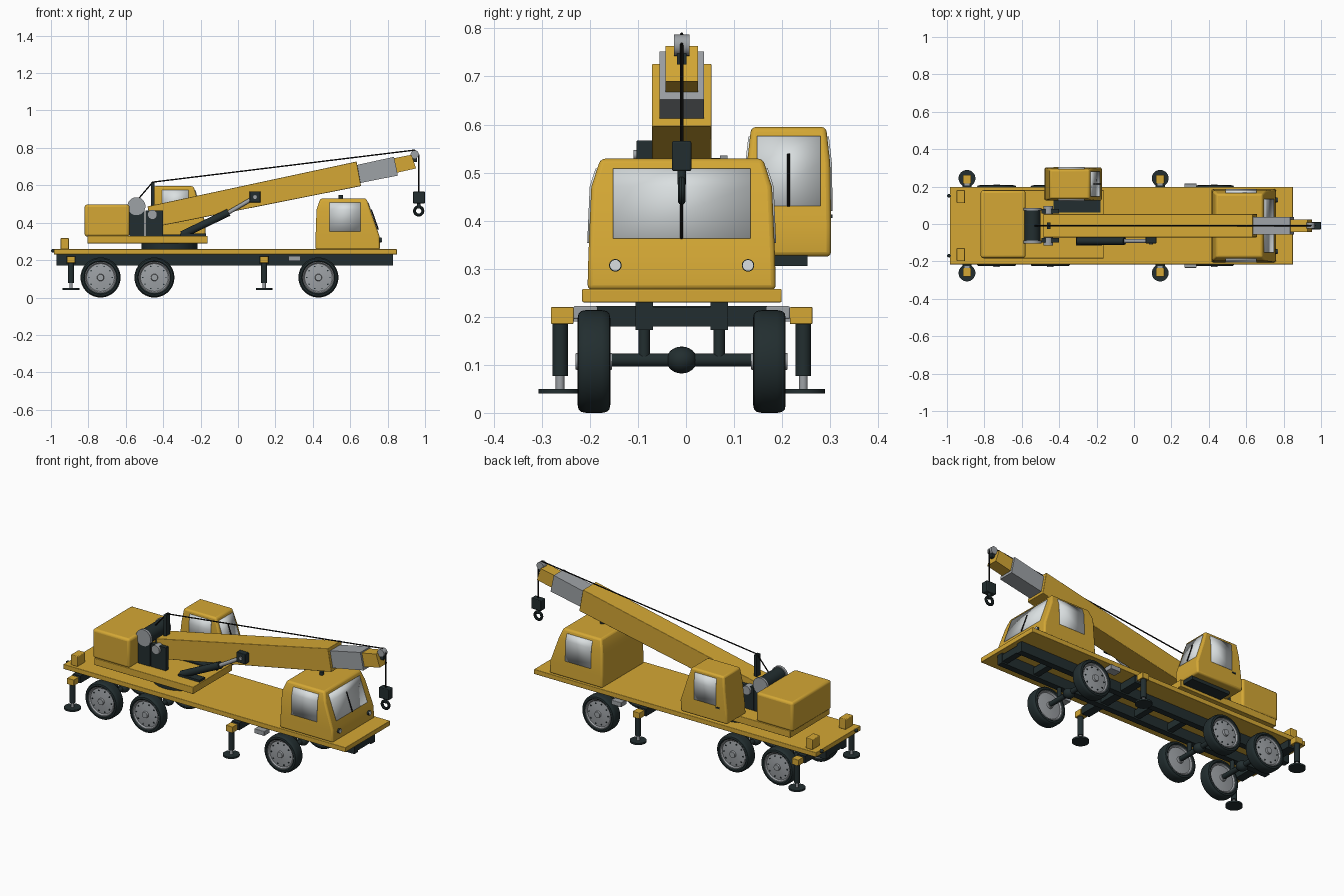
import bpy, bmesh, math
from mathutils import Vector, Matrix

if "Cube" in bpy.data.objects:
    bpy.data.objects.remove(bpy.data.objects["Cube"])

C = -0.009  # centre line of the vehicle in y


def material(name, r, g, b):
    m = bpy.data.materials.new(name)
    m.diffuse_color = (r, g, b, 1)
    m.use_nodes = True
    m.node_tree.nodes["Principled BSDF"].inputs["Base Color"].default_value = m.diffuse_color
    return m


YELLOW = material("crane yellow", 0.66, 0.39, 0.035)
DARK = material("dark grey", 0.016, 0.027, 0.029)
SILVER = material("silver grey", 0.34, 0.36, 0.38)
GLASS = material("pale glass", 0.70, 0.74, 0.75)
BLACK = material("rope black", 0.006, 0.006, 0.006)


def finish(name, bm, mat, bevel=0.0):
    bmesh.ops.recalc_face_normals(bm, faces=bm.faces)
    me = bpy.data.meshes.new(name)
    bm.to_mesh(me)
    bm.free()
    me.materials.append(mat)
    ob = bpy.data.objects.new(name, me)
    bpy.context.collection.objects.link(ob)
    if bevel:
        mod = ob.modifiers.new("bevel", 'BEVEL')
        mod.width, mod.segments = bevel, 3
    return ob


def loft(name, rings, mat, bevel=0.0):
    """Closed solid through rings with equal point counts."""
    bm = bmesh.new()
    rs = [[bm.verts.new(p) for p in ring] for ring in rings]
    n = len(rs[0])
    for a, b in zip(rs, rs[1:]):
        for i in range(n):
            bm.faces.new((a[i], a[(i + 1) % n], b[(i + 1) % n], b[i]))
    bm.faces.new(rs[0][::-1])
    bm.faces.new(rs[-1])
    return finish(name, bm, mat, bevel)


def box(name, x, y, z, mat, bevel=0.0):
    """Box from ranges; y is relative to the centre line."""
    return loft(name, [[(x[0], C + y[0], h), (x[1], C + y[0], h),
                        (x[1], C + y[1], h), (x[0], C + y[1], h)] for h in z], mat, bevel)


def prism(name, xz, half, mat, y=0.0, bevel=0.0):
    """Side-view polygon extruded across y."""
    return loft(name, [[(px, C + y + s * half, pz) for px, pz in xz] for s in (-1, 1)], mat, bevel)


def tubes(name, parts, mat, seg=24):
    """Cylinders (start, end, radius) in one mesh; y relative to centre line."""
    bm = bmesh.new()
    for p, q, r in parts:
        p, q = Vector(p), Vector(q)
        d = q - p
        mid = (p + q) / 2 + Vector((0, C, 0))
        bmesh.ops.create_cone(bm, cap_ends=True, segments=seg, radius1=r, radius2=r, depth=d.length,
                              matrix=Matrix.Translation(mid) @ d.to_track_quat('Z', 'Y').to_matrix().to_4x4())
    return finish(name, bm, mat)


def ball(name, loc, scale, mat):
    bm = bmesh.new()
    bmesh.ops.create_uvsphere(bm, u_segments=20, v_segments=12, radius=1,
                              matrix=Matrix.Translation((loc[0], C + loc[1], loc[2])) @ Matrix.Diagonal((*scale, 1)))
    return finish(name, bm, mat)


def lathe(name, profile, loc, mat, seg=40):
    """Spin a (radius, y) profile around the y axis."""
    bm = bmesh.new()
    vs = [bm.verts.new((r, y, 0)) for r, y in profile]
    es = [bm.edges.new(p) for p in zip(vs, vs[1:])]
    bmesh.ops.spin(bm, geom=vs + es, cent=(0, 0, 0), axis=(0, 1, 0), angle=math.tau, steps=seg)
    bmesh.ops.remove_doubles(bm, verts=bm.verts, dist=1e-5)
    bmesh.ops.translate(bm, verts=bm.verts, vec=(loc[0], C + loc[1], loc[2]))
    return finish(name, bm, mat)


def strip(name, rows, mat):
    """Thin glass plate through rows of two points."""
    bm = bmesh.new()
    vs = [[bm.verts.new(p) for p in r] for r in rows]
    for a, b in zip(vs, vs[1:]):
        bm.faces.new((a[0], a[1], b[1], b[0]))
    ob = finish(name, bm, mat)
    mod = ob.modifiers.new("thickness", 'SOLIDIFY')
    mod.thickness, mod.offset = 0.007, 0
    return ob


def cabin(name, sections, cy, side, front, bevel):
    """Cab from (z, x back, x front, half width) sections, with side and front glass."""
    loft(name, [[(a, cy - h, z), (b, cy - h, z), (b, cy + h, z), (a, cy + h, z)]
                for z, a, b, h in sections], YELLOW, bevel)

    def at(z):
        for s, t in zip(sections, sections[1:]):
            if z <= t[0]:
                f = (z - s[0]) / (t[0] - s[0])
                return [u + (v - u) * f for u, v in zip(s, t)]

    def levels(z0, z1):
        return [z0] + [s[0] for s in sections if z0 < s[0] < z1] + [z1]

    x0, x1, z0, z1 = side
    for s, label in ((-1, "right"), (1, "left")):
        strip(f"{name}_{label}_window", [[(x, cy + s * at(z)[3], z) for x in (x0, x1)]
                                         for z in levels(z0, z1)], GLASS)
    w, z0, z1 = front
    strip(name + "_windscreen", [[(at(z)[2], cy + y, z) for y in (-w, w)] for z in levels(z0, z1)], GLASS)
    # wiper on the windscreen
    zm = z0 + (z1 - z0) * 0.75
    tubes(name + "_wiper", [((at(z0)[2] + .006, cy - C, z0), (at(zm)[2] + .006, cy - C, zm), .003)], BLACK, 8)


# Deck and ladder chassis
box("deck", (-.985, .85), (-.207, .208), (.23, .258), YELLOW, .003)
for s in (-1, 1):
    box("chassis_rail", (-.97, .83), (s * .078 - .018, s * .078 + .018), (.172, .231), DARK)
    box("rear_deck_box", (-.948, -.904), (s * .155 - .035, s * .155 + .035), (.257, .318), YELLOW, .004)
    ball("tail_light", (-.986, s * .16, .25), (.014, .01, .01), DARK)
    box("side_step", (.27, .335), (s * .2 - .025, s * .2 + .025), (.195, .222), SILVER, .003)
for x in (-.95, -.6, -.3, -.08, .28, .6, .81):
    box("chassis_crossmember", (x - .018, x + .018), (-.07, .07), (.18, .22), DARK)

# Axles and wheels
TYRE = [(.083, -.028), (.09, -.034), (.1, -.032), (.105, -.026), (.107, -.016), (.107, .016),
        (.105, .026), (.1, .032), (.09, .034), (.083, .028)]
HALF_RIM = [(0, .038), (.017, .038), (.019, .027), (.05, .025), (.074, .022), (.08, .029), (.086, .029)]
RIM = HALF_RIM + [(r, -y) for r, y in HALF_RIM[::-1]]
for x in (-.735, -.447, .43):
    tubes("axle", [((x, -.17, .11), (x, .17, .11), .014)], DARK)
    ball("differential", (x, 0, .11), (.032, .032, .028), DARK)
    tubes("suspension_strut", [((x, s * .078, .11), (x, s * .078, .18), .012) for s in (-1, 1)], DARK)
    for s in (-1, 1):
        y = s * .1825
        lathe("tyre", TYRE, (x, y, .107), DARK)
        lathe("rim", RIM, (x, y, .107), SILVER)
        tubes("wheel_bolts", [((x + .062 * math.cos(a), y + .018 * s, .107 + .062 * math.sin(a)),
                               (x + .062 * math.cos(a), y + .027 * s, .107 + .062 * math.sin(a)), .004)
                              for a in (i * math.tau / 10 for i in range(10))], DARK, 8)

# Outriggers
for x in (-.893, .14):
    box("outrigger_beam", (x - .025, x + .025), (-.215, .215), (.18, .222), DARK)
    for s in (-1, 1):
        y = s * .253
        box("outrigger_arm", (x - .016, x + .016), sorted((s * .2, s * .235)), (.19, .215), SILVER)
        box("outrigger_head", (x - .022, x + .022), sorted((s * .225, s * .272)), (.185, .22), YELLOW, .002)
        tubes("outrigger_leg", [((x, y, .077), (x, y, .19), .016)], DARK)
        tubes("outrigger_rod", [((x, y, .045), (x, y, .08), .009)], SILVER)
        tubes("outrigger_pad", [((x, y, .04), (x, y, .05), .045)], DARK, 32)

# Driver cab
cabin("driver_cab", [(.256, .414, .76, .196), (.33, .415, .756, .194), (.47, .42, .707, .188),
                     (.529, .44, .687, .169)], C, (.49, .655, .353, .508), (.143, .363, .507), .01)
for s in (-1, 1):
    tubes("headlight_rim", [((.75, s * .138, .307), (.768, s * .138, .307), .013)], DARK)
    tubes("headlight", [((.75, s * .138, .307), (.771, s * .138, .307), .011)], GLASS)
tubes("beacon", [((.55, 0, .525), (.55, 0, .548), .012)], DARK)

# Turntable, platform and counterweight
tubes("turntable", [((-.366, 0, .256), (-.366, 0, .291), .15)], DARK, 48)
box("platform", (-.805, -.163), (-.175, .19), (.289, .33), YELLOW, .003)
box("counterweight", (-.82, -.58), (-.173, .189), (.326, .497), YELLOW, .014)

# Operator cab on its bracket
box("operator_cab_bracket", (-.43, -.18), (.07, .262), (.306, .336), DARK)
cabin("operator_cab", [(.325, -.479, -.176, .0885), (.39, -.475, -.172, .0885), (.52, -.46, -.214, .0865),
                       (.595, -.45, -.238, .078)], .2135, (-.405, -.265, .42, .575), (.066, .43, .575), .01)
box("door_handle", (-.43, -.405), (.308, .314), (.405, .413), DARK)

# Winch and boom mounting
for s in (-1, 1):
    box("winch_bracket", (-.58, -.5), sorted((s * .072, s * .092)), (.325, .49), DARK)
    box("boom_bracket", (-.495, -.4), sorted((s * .066, s * .09)), (.325, .465), DARK)
    tubes("winch_flange", [((-.543, s * .08, .488), (-.543, s * .095, .488), .048)], SILVER, 32)
tubes("winch_drum", [((-.543, -.085, .488), (-.543, .085, .488), .042)], DARK, 32)
tubes("boom_pivot", [((-.458, -.105, .443), (-.458, .105, .443), .026)], SILVER)
box("rope_mast", (-.465, -.447), (-.018, .018), (.47, .616), DARK)

# Telescopic boom
prism("boom_base", [(-.484, .487), (.634, .727), (.658, .596), (-.404, .385), (-.47, .425)], .062, YELLOW, bevel=.003)
prism("boom_middle", [(.55, .69), (.834, .752), (.855, .652), (.56, .594)], .046, SILVER)
prism("boom_tip", [(.75, .728), (.928, .763), (.952, .69), (.77, .65)], .034, YELLOW)
tubes("tip_sheave", [((.945, -.016, .765), (.945, .016, .765), .022)], SILVER)
box("sheave_bracket", (.93, .958), (-.01, .01), (.725, .765), DARK)

# Lifting ram
R0, R1, R2 = (-.3, -.082, .335), (-.05, -.082, .455), (.092, -.082, .537)
box("ram_base", (-.31, -.17), (-.105, -.055), (.328, .342), DARK)
tubes("ram_cylinder", [(R0, R1, .02)], DARK)
tubes("ram_rod", [(R1, R2, .011)], SILVER)
box("ram_bracket", (.062, .12), (-.094, -.06), (.508, .567), DARK, .003)
tubes("ram_pin", [((.091, -.1, .537), (.091, -.06, .537), .01)], SILVER)

# Rope, hook block and hook
path = [(-.53, 0, .53), (-.456, 0, .617), (.943, 0, .788), (.967, 0, .765), (.967, 0, .56)]
tubes("rope", [(a, b, .0035) for a, b in zip(path, path[1:])], BLACK, 8)
box("hook_block", (.936, 1.0), (-.02, .02), (.503, .566), DARK, .004)
tubes("hook_shank", [((.967, 0, .475), (.967, 0, .51), .009)], DARK)
lathe("hook", [(.022 + .008 * math.cos(i * math.tau / 10), .008 * math.sin(i * math.tau / 10))
               for i in range(11)], (.966, 0, .463), DARK, 28)

# Smooth round parts, keep hard edges
bpy.ops.object.select_all(action='SELECT')
bpy.context.view_layer.objects.active = bpy.context.scene.objects[0]
bpy.ops.object.shade_smooth_by_angle(angle=math.radians(35))
